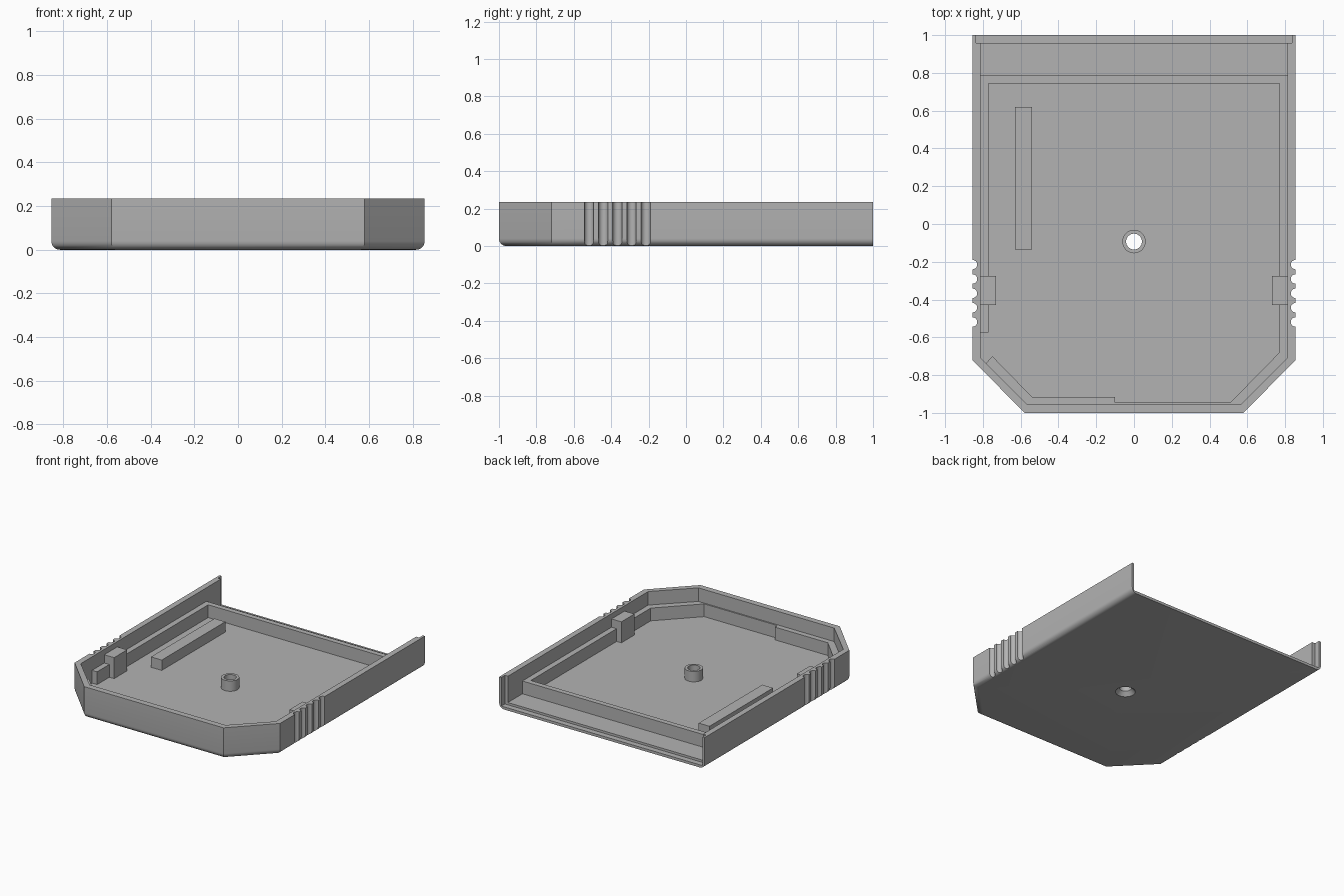
import bpy, bmesh, math

cube = bpy.data.objects.get("Cube")
if cube:
    bpy.data.objects.remove(cube, do_unlink=True)

grey = bpy.data.materials.new("plain grey")
grey.use_nodes = True
grey.diffuse_color = (0.45, 0.45, 0.45, 1)
grey.node_tree.nodes["Principled BSDF"].inputs["Base Color"].default_value = grey.diffuse_color

FLOOR, TOP, RIB_TOP = 0.037, 0.235, 0.133


def to_object(name, bm):
    bmesh.ops.recalc_face_normals(bm, faces=bm.faces[:])
    mesh = bpy.data.meshes.new(name)
    bm.to_mesh(mesh)
    bm.free()
    mesh.materials.append(grey)
    obj = bpy.data.objects.new(name, mesh)
    bpy.context.collection.objects.link(obj)
    return obj


def prism_mesh(points, z0, z1):
    bm = bmesh.new()
    face = bm.faces.new([bm.verts.new((x, y, z0)) for x, y in points])
    top = bmesh.ops.extrude_face_region(bm, geom=[face])
    verts = [v for v in top["geom"] if isinstance(v, bmesh.types.BMVert)]
    bmesh.ops.translate(bm, verts=verts, vec=(0, 0, z1 - z0))
    return bm


def prism(name, points, z0, z1):
    return to_object(name, prism_mesh(points, z0, z1))


def box(name, x0, x1, y0, y1, z0, z1):
    return prism(name, [(x0, y0), (x1, y0), (x1, y1), (x0, y1)], z0, z1)


def circle(x, y, r, sides=32):
    return [(x + r * math.cos(i * math.tau / sides),
             y + r * math.sin(i * math.tau / sides)) for i in range(sides)]


def cut(target, cutter):
    cutter.hide_render = True
    mod = target.modifiers.new("cut", "BOOLEAN")
    mod.operation = "DIFFERENCE"
    mod.solver = "EXACT"
    mod.object = cutter
    bpy.context.view_layer.objects.active = target
    bpy.ops.object.modifier_apply(modifier=mod.name)
    bpy.data.objects.remove(cutter, do_unlink=True)


def smooth(obj):
    bpy.ops.object.select_all(action="DESELECT")
    obj.select_set(True)
    bpy.context.view_layer.objects.active = obj
    bpy.ops.object.shade_smooth_by_angle(angle=math.radians(30))


def outline(half, side_y, front_x, front_y, back_y):
    right = [(front_x, front_y), (half, side_y), (half, back_y)]
    return right + [(-x, y) for x, y in reversed(right)]


# Tray shell with rounded lower edges, square at the open back
bm = prism_mesh(outline(0.855, -0.72, 0.58, -1, 1), 0, TOP)
lower = [e for e in bm.edges if all(v.co.z < 0.01 for v in e.verts)
         and not all(v.co.y > 0.99 for v in e.verts)]
bmesh.ops.bevel(bm, geom=lower, offset=0.04, segments=6, profile=0.5, affect="EDGES")
shell = to_object("tray_shell", bm)

# Cavity, and the shallow rebate around the open back edge
cut(shell, prism("cavity_cutter", outline(0.812, -0.71, 0.565, -0.955, 1.2), FLOOR, 0.5))
cut(shell, box("rebate_cutter", -0.837, 0.837, 0.958, 1.2, 0.02, 0.5))

# Finger grip grooves on both sides
for side in (-1, 1):
    for i in range(5):
        cut(shell, prism("grip_cutter", circle(side * 0.855, -0.215 - 0.076 * i, 0.025, 24),
                         -0.1, 0.5))

# Screw hole with countersink underneath
HOLE_Y = -0.093
cut(shell, prism("hole_cutter", circle(0, HOLE_Y, 0.042), -0.1, 0.3))
bm = bmesh.new()
bmesh.ops.create_cone(bm, cap_ends=True, segments=32, radius1=0.078, radius2=0.042, depth=0.04)
bmesh.ops.translate(bm, verts=bm.verts[:], vec=(0, HOLE_Y, 0.01))
cut(shell, to_object("countersink_cutter", bm))
smooth(shell)

# Screw boss
boss = prism("screw_boss", circle(0, HOLE_Y, 0.062), FLOOR - 0.005, 0.115)
cut(boss, prism("boss_cutter", circle(0, HOLE_Y, 0.042), -0.1, 0.3))
smooth(boss)

# Inner ledge running around the cavity
prism("inner_ledge", [
    (0.815, 0.785), (0.815, -0.71), (0.567, -0.958), (-0.1, -0.958), (-0.1, -0.945),
    (0.51, -0.945), (0.77, -0.68), (0.77, 0.745), (-0.77, 0.745), (-0.77, -0.575),
    (-0.815, -0.575), (-0.815, 0.785)], FLOOR - 0.005, RIB_TOP)
prism("front_corner_ledge", [
    (-0.1, -0.958), (-0.1, -0.915), (-0.54, -0.915), (-0.75, -0.70), (-0.783, -0.737),
    (-0.563, -0.958)], FLOOR - 0.005, RIB_TOP)

# Side blocks and the long floor bar
for name, side in (("right_block", -1), ("left_block", 1)):
    x0, x1 = sorted((side * 0.73, side * 0.815))
    box(name, x0, x1, -0.43, -0.275, FLOOR - 0.005, 0.195)
box("floor_bar", -0.63, -0.54, -0.135, 0.62, FLOOR - 0.005, 0.115)
